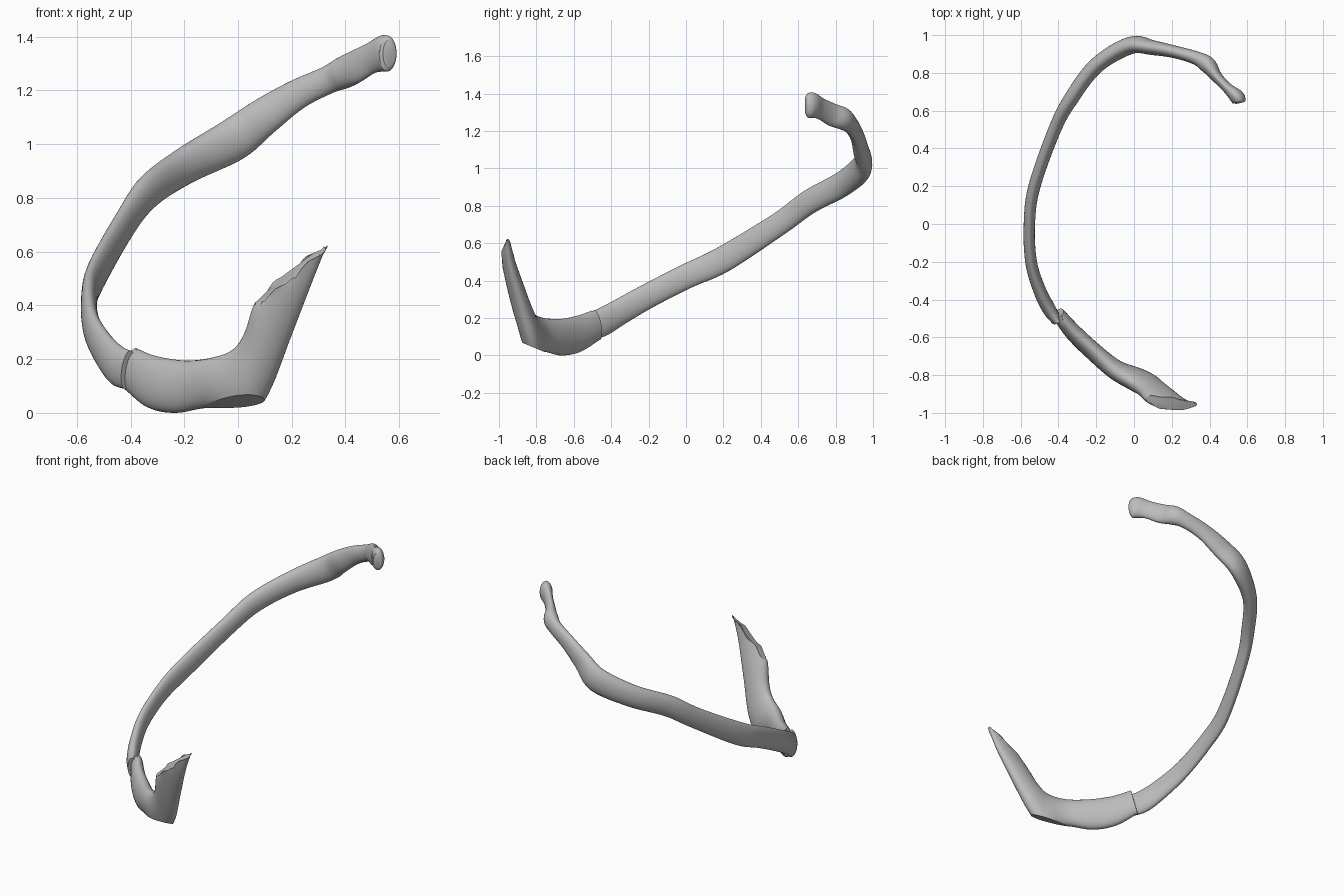
import bpy, bmesh, math
from mathutils import Vector

cube = bpy.data.objects.get("Cube")
if cube:
    bpy.data.objects.remove(cube)

grey = bpy.data.materials.new("bone grey")
grey.use_nodes = True
grey.diffuse_color = (0.5, 0.5, 0.5, 1)
grey.node_tree.nodes["Principled BSDF"].inputs["Base Color"].default_value = (0.5, 0.5, 0.5, 1)

SIDES, STEPS = 28, 6


def spline(points):
    """Catmull-Rom through vectors of any size."""
    padded = [points[0] * 2 - points[1]] + points + [points[-1] * 2 - points[-2]]
    out = []
    for a, b, c, d in zip(padded, padded[1:], padded[2:], padded[3:]):
        for s in range(STEPS):
            t = s / STEPS
            out.append((b * 2 + (c - a) * t + (a * 2 - b * 5 + c * 4 - d) * t ** 2
                        + (b * 3 - a - c * 3 + d) * t ** 3) / 2)
    return out + [points[-1]]


def tangents(path):
    last = len(path) - 1
    return [(path[min(i + 1, last)] - path[max(i - 1, 0)]).normalized()
            for i in range(last + 1)]


def sweep(centres, halves, thicknesses):
    """Loft elliptical sections along the centres, with end caps."""
    bm = bmesh.new()
    path = spline(centres)
    spans = spline(halves)
    widths = spline([Vector((t, 0, 0)) for t in thicknesses])
    rings = []
    for c, tangent, half, w in zip(path, tangents(path), spans, widths):
        side = tangent.cross(half).normalized() * w.x
        angles = [math.tau * k / SIDES for k in range(SIDES)]
        rings.append([bm.verts.new(c + half * math.cos(a) + side * math.sin(a)) for a in angles])
    for r, s in zip(rings, rings[1:]):
        for k in range(SIDES):
            n = (k + 1) % SIDES
            bm.faces.new((r[k], r[n], s[n], s[k]))
    bm.faces.new(rings[0][::-1])
    bm.faces.new(rings[-1])
    return bm


def slice_off(bm, point, normal, ragged=0.0):
    """Cut away the normal side and close the hole, optionally unevenly."""
    cut = bmesh.ops.bisect_plane(bm, geom=bm.verts[:] + bm.edges[:] + bm.faces[:],
                                 plane_co=point, plane_no=normal, clear_outer=True)
    rim = [g for g in cut["geom_cut"] if isinstance(g, bmesh.types.BMVert)]
    edges = [e for e in bm.edges if e.is_boundary]
    bmesh.ops.holes_fill(bm, edges=edges, sides=0)
    for v in rim:
        v.co += Vector(normal).normalized() * ragged * math.sin(v.co.x * 55)


def finish(bm, name):
    bmesh.ops.recalc_face_normals(bm, faces=bm.faces[:])
    mesh = bpy.data.meshes.new(name)
    bm.to_mesh(mesh)
    bm.free()
    mesh.materials.append(grey)
    obj = bpy.data.objects.new(name, mesh)
    bpy.context.collection.objects.link(obj)
    bpy.ops.object.select_all(action='DESELECT')
    obj.select_set(True)
    bpy.context.view_layer.objects.active = obj
    bpy.ops.object.shade_smooth_by_angle(angle=math.radians(40))


# Rib bone: centre, half height, half thickness, from front end to head
rib = [
    (-0.41, -0.51, 0.16, 0.074, 0.028),
    (-0.45, -0.45, 0.177, 0.076, 0.036),
    (-0.50, -0.35, 0.235, 0.07, 0.034),
    (-0.545, -0.2, 0.32, 0.066, 0.031),
    (-0.554, 0, 0.422, 0.066, 0.03),
    (-0.527, 0.2, 0.515, 0.07, 0.032),
    (-0.42, 0.5, 0.705, 0.063, 0.034),
    (-0.335, 0.66, 0.822, 0.066, 0.039),
    (-0.2, 0.838, 0.918, 0.07, 0.042),
    (-0.02, 0.945, 1.015, 0.08, 0.046),
    (0.1, 0.933, 1.105, 0.069, 0.039),
    (0.22, 0.91, 1.185, 0.056, 0.033),
    (0.33, 0.878, 1.237, 0.052, 0.036),
    (0.39, 0.842, 1.265, 0.06, 0.044),
    (0.437, 0.78, 1.288, 0.062, 0.03),
    (0.495, 0.72, 1.32, 0.058, 0.028),
    (0.54, 0.678, 1.337, 0.068, 0.038),
    (0.557, 0.654, 1.338, 0.066, 0.036),
    (0.561, 0.64, 1.338, 0.05, 0.022),
]
centres = [Vector(s[:3]) for s in rib]
up = Vector((0, 0, 1))
halves = [(up - t * up.dot(t)).normalized() * s[3] for s, t in zip(rib, tangents(centres))]
finish(sweep(centres, halves, [s[4] for s in rib]), "rib_bone")

# Cartilage: lower edge, upper edge, half thickness
cartilage = [
    ((-0.415, -0.46, 0.085), (-0.39, -0.49, 0.245), 0.036),
    ((-0.33, -0.57, 0.018), (-0.31, -0.58, 0.213), 0.045),
    ((-0.23, -0.67, 0), (-0.2, -0.68, 0.195), 0.048),
    ((-0.1, -0.755, 0.018), (-0.1, -0.785, 0.205), 0.052),
    ((0.03, -0.8, -0.02), (-0.02, -0.84, 0.235), 0.058),
    ((0.113, -0.825, 0.07), (0.025, -0.882, 0.3), 0.054),
    ((0.2, -0.885, 0.29), (0.062, -0.928, 0.41), 0.046),
    ((0.285, -0.943, 0.51), (0.15, -0.972, 0.58), 0.032),
    ((0.37, -0.965, 0.72), (0.25, -0.985, 0.76), 0.018),
]
lows, highs = ([Vector(s[i]) for s in cartilage] for i in (0, 1))
body = sweep([(a + b) / 2 for a, b in zip(lows, highs)],
             [(b - a) / 2 for a, b in zip(lows, highs)], [s[2] for s in cartilage])
slice_off(body, (0, -0.88, 0.07), (0, -0.05, -0.12))
slice_off(body, (0.335, -0.955, 0.63), (-0.6, -0.35, 0.7), ragged=0.009)
finish(body, "costal_cartilage")
